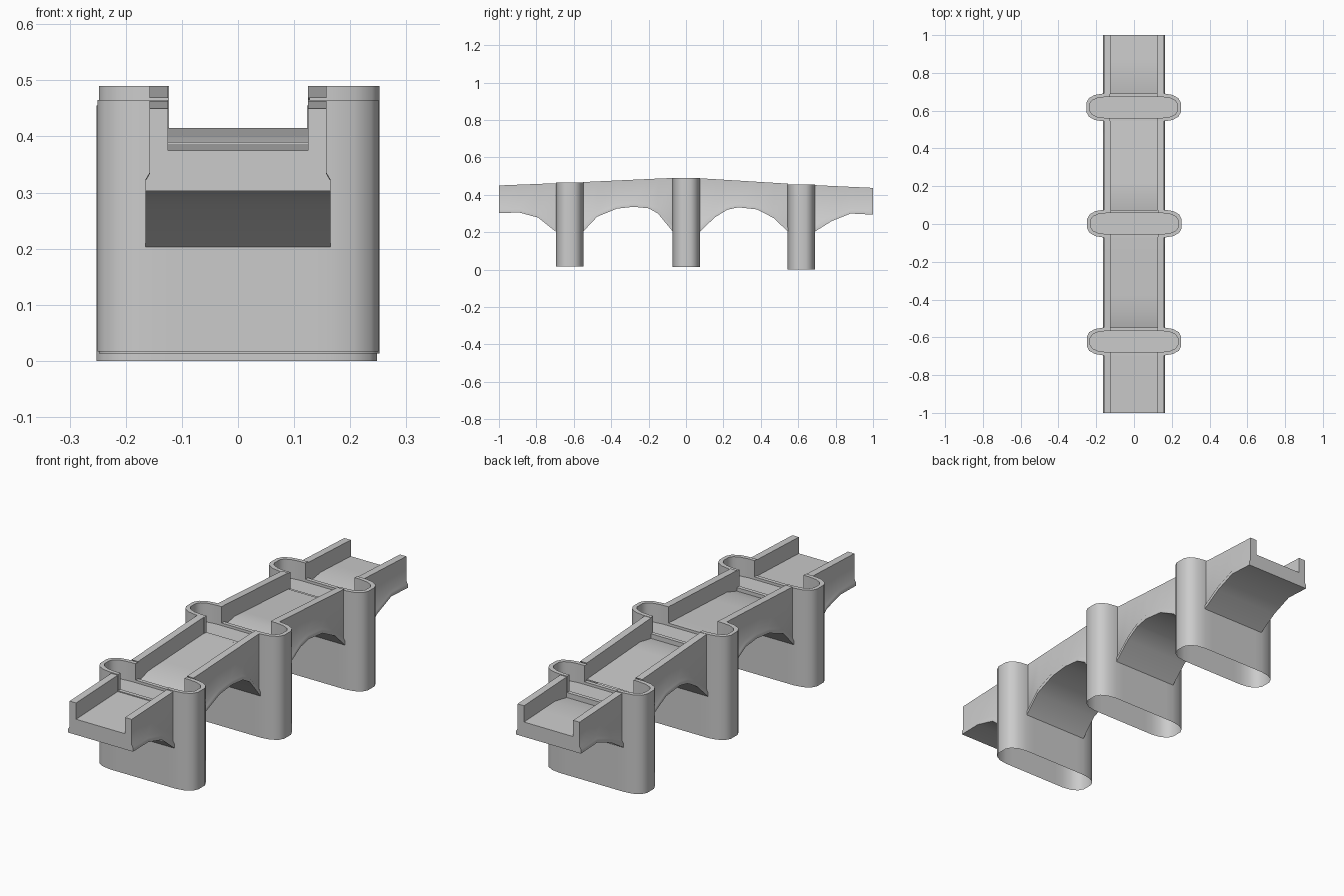
import bpy
import bmesh
from math import radians

cube = bpy.data.objects.get("Cube")
if cube:
    bpy.data.objects.remove(cube, do_unlink=True)

stone = bpy.data.materials.new("pale_grey_stone")
stone.use_nodes = True
colour = (0.6, 0.6, 0.6, 1)
stone.diffuse_color = colour
stone.node_tree.nodes["Principled BSDF"].inputs["Base Color"].default_value = colour

INNER, OUTER, FLARE = 0.125, 0.158, 0.165   # half widths of road, wall and arch lip
ROAD_DEPTH = 0.075
CREST = [(-1, .45), (-.62, .465), (-.08, .49), (.05, .49), (.62, .455), (1, .437)]


def crest(y):
    """Height of the wall tops along the bridge."""
    for (ya, za), (yb, zb) in zip(CREST, CREST[1:]):
        if y <= yb:
            return za + (zb - za) * (y - ya) / (yb - ya)
    return CREST[-1][1]


def finish(bm, name):
    bmesh.ops.recalc_face_normals(bm, faces=bm.faces)
    mesh = bpy.data.meshes.new(name)
    bm.to_mesh(mesh)
    bm.free()
    mesh.materials.append(stone)
    obj = bpy.data.objects.new(name, mesh)
    bpy.context.collection.objects.link(obj)
    bpy.ops.object.select_all(action='DESELECT')
    obj.select_set(True)
    bpy.context.view_layer.objects.active = obj
    bpy.ops.object.shade_smooth_by_angle(angle=radians(48))
    return obj


def make_span(name, arch, dips):
    """Loft the trough section along the arch; dips lower the road at its start."""
    bm = bmesh.new()
    rings = []
    for i, (y, under) in enumerate(arch):
        top = crest(y)
        road = top - ROAD_DEPTH - (0.02 if dips and i == 0 else 0)
        half = [(FLARE, under), (FLARE, under + .018), (OUTER, under + .03),
                (OUTER, top), (INNER, top), (INNER, road)]
        section = half + [(-x, z) for x, z in reversed(half)]
        rings.append([bm.verts.new((x, y, z)) for x, z in section])
    count = len(rings[0])
    for a, b in zip(rings, rings[1:]):
        for k in range(count):
            n = (k + 1) % count
            bm.faces.new((a[k], a[n], b[n], b[k]))
    # close the two free ends of the bridge
    for ring, (y, _) in zip(rings, arch):
        if abs(y) == 1:
            bm.faces.new(ring)
    return finish(bm, name)


def make_pier(name, y0, bottom, shift=0):
    """Hollow pier with rounded ends, notched where the road passes."""
    quarter = [(.25, .025), (.237, .049), (.207, .066), (.165, .073), (INNER, .073)]
    right = [(x, -y) for x, y in quarter[::-1]] + quarter
    outline = right + [(-x, -y) for x, y in right]
    top = crest(y0)
    road = top - ROAD_DEPTH
    floor = road - .012
    bm = bmesh.new()

    def ring(z, inset=0):
        sx, sy = 1 - inset / .25, 1 - inset / .073
        return [bm.verts.new((x * (sx if abs(x) > INNER else 1) + shift,
                              y0 + y * sy, z)) for x, y in outline]

    base, mid, rim = ring(bottom), ring(road), ring(top)
    rim_in, mid_in, floor_in = ring(top, .018), ring(road, .018), ring(floor, .018)
    count = len(outline)
    for k in range(count):
        n = (k + 1) % count
        strips = [(base, mid), (mid_in, floor_in)]
        if abs(outline[k][0]) == abs(outline[n][0]) == INNER:
            strips.append((mid, mid_in))
        else:
            strips += [(mid, rim), (rim, rim_in), (rim_in, mid_in)]
        for a, b in strips:
            bm.faces.new((a[k], a[n], b[n], b[k]))
        # jambs of the notch
        if abs(outline[k][0]) == INNER:
            bm.faces.new((mid[k], rim[k], rim_in[k], mid_in[k]))
    bm.faces.new(floor_in)
    return finish(bm, name)


# Piers
make_pier("front_pier", -.622, .017)
make_pier("middle_pier", .002, .013, .002)
make_pier("back_pier", .617, 0, -.002)

# Arched spans with road and side walls
make_span("front_span", [(-1, .303), (-.89, .305), (-.79, .278), (-.697, .203)], False)
make_span("front_middle_span", [(-.55, .203), (-.475, .283), (-.37, .326), (-.28, .336),
                                (-.2, .328), (-.15, .3), (-.07, .203)], True)
make_span("back_middle_span", [(.074, .203), (.155, .28), (.22, .32), (.28, .333),
                               (.38, .322), (.47, .275), (.545, .203)], True)
make_span("back_span", [(.689, .203), (.78, .26), (.88, .3), (1, .294)], True)
